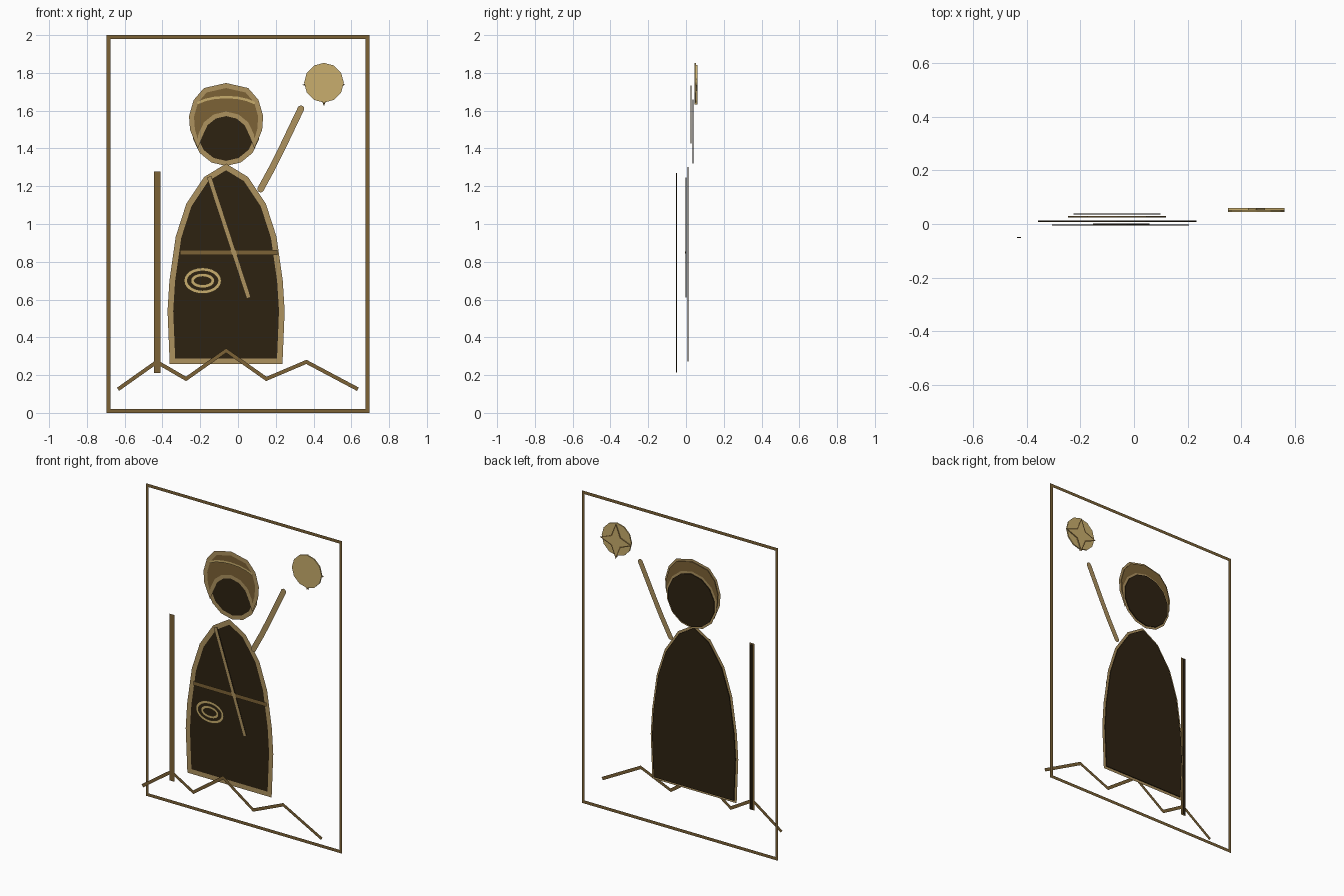
import bpy, bmesh
from math import sin, cos, pi
from mathutils import Vector

cube = bpy.data.objects.get("Cube")
if cube:
    bpy.data.objects.remove(cube, do_unlink=True)


def material(name, rgb):
    linear = [((c / 255 + 0.055) / 1.055) ** 2.4 for c in rgb]
    m = bpy.data.materials.new(name)
    m.use_nodes = True
    m.diffuse_color = (*linear, 1)
    m.node_tree.nodes["Principled BSDF"].inputs["Base Color"].default_value = (*linear, 1)
    return m


DARK = material("dark umber", (45, 34, 17))
BROWN = material("bronze brown", (124, 98, 54))
TAN = material("warm tan", (174, 146, 95))
PALE = material("pale gold", (200, 173, 109))
CX = -0.063  # centre line of the figure


def finish(name, bm, mat):
    mesh = bpy.data.meshes.new(name)
    bm.to_mesh(mesh)
    bm.free()
    mesh.materials.append(mat)
    ob = bpy.data.objects.new(name, mesh)
    bpy.context.collection.objects.link(ob)
    return ob


def plate(name, pts, y, mat, thick=0.005):
    """Flat polygon in the xz plane, given a little thickness around y."""
    bm = bmesh.new()
    face = bm.faces.new([bm.verts.new((x, y - thick / 2, z)) for x, z in pts])
    ext = bmesh.ops.extrude_face_region(bm, geom=[face])
    moved = [v for v in ext["geom"] if isinstance(v, bmesh.types.BMVert)]
    bmesh.ops.translate(bm, verts=moved, vec=(0, thick, 0))
    bmesh.ops.recalc_face_normals(bm, faces=bm.faces)
    return finish(name, bm, mat)


def ribbon(name, pts, y, width, mat, closed=False):
    """Flat mitred strip that follows a path in the xz plane."""
    p = [Vector(q) for q in pts]
    n = len(p)
    bm = bmesh.new()
    rows = []
    for i in range(n):
        before = p[i] - p[i - 1] if closed or i > 0 else p[1] - p[0]
        after = p[(i + 1) % n] - p[i] if closed or i < n - 1 else before
        n1 = Vector((-before.y, before.x)).normalized()
        n2 = Vector((-after.y, after.x)).normalized()
        side = (n1 + n2).normalized()
        side *= width / 2 / max(side.dot(n1), 0.5)
        rows.append([bm.verts.new((q.x, y, q.y)) for q in (p[i] + side, p[i] - side)])
    for i in range(n if closed else n - 1):
        a, b = rows[i], rows[(i + 1) % n]
        face = bm.faces.new((a[0], a[1], b[1], b[0]))
        face.normal_update()
        if face.normal.y > 0:
            face.normal_flip()
    return finish(name, bm, mat)


def ellipse(cx, cz, rx, rz, n):
    return [(cx + rx * sin(2 * pi * i / n), cz + rz * cos(2 * pi * i / n)) for i in range(n)]


def mirrored(half):
    """Half profile starting on the centre line, mirrored to a full path."""
    return [(CX - x, z) for x, z in reversed(half[1:])] + [(CX + x, z) for x, z in half]


# border and ground line
ribbon("border_frame", [(-.685, .01), (.685, .01), (.685, 1.99), (-.685, 1.99)],
       0.06, 0.02, BROWN, True)
ribbon("mountain_line", [(-.635, .125), (-.43, .27), (-.275, .18), (-.063, .33),
                         (.15, .18), (.362, .27), (.635, .125)], -0.06, 0.02, BROWN)

# robe with its border
robe = mirrored([(0, 1.302), (.105, 1.238), (.197, 1.10), (.252, .93),
                 (.285, .70), (.295, .54), (.284, .273)])
plate("robe", robe, 0.01, DARK)
ribbon("robe_border", robe, 0.004, 0.03, TAN, True)

# belt, strap and emblem
plate("belt_core", [(-.305, .845), (.205, .845), (.205, .855), (-.305, .855)], -0.004, DARK, 0.003)
ribbon("belt", [(-.308, .85), (.208, .85)], -0.01, 0.026, BROWN)
plate("strap_core", [(-.153, 1.245), (-.147, 1.245), (.058, .612), (.052, .612)], 0.0, DARK, 0.003)
ribbon("strap", [(-.153, 1.25), (.057, .608)], -0.012, 0.024, TAN)
for name, rx, rz in (("emblem_outer_ring", .09, .06), ("emblem_inner_ring", .054, .03)):
    ribbon(name, ellipse(-.187, .70, rx, rz, 24), -0.018, 0.018, PALE, True)

# staff
plate("staff_core", [(-.435, .215), (-.42, .215), (-.42, 1.27), (-.435, 1.27)], -0.05, DARK)
ribbon("staff", [(-.4275, .21), (-.4275, 1.277)], -0.058, 0.034, BROWN)

# raised arm with rounded ends
ribbon("raised_arm", [(.12, 1.185), (.18, 1.295), (.235, 1.405), (.285, 1.51), (.333, 1.61)],
       -0.015, 0.035, TAN)
for name, x, z in (("arm_shoulder_end", .12, 1.185), ("hand_end", .333, 1.61)):
    ribbon(name, ellipse(x, z, .0088, .0088, 10), -0.0155, 0.0175, TAN, True)

# head
head = ellipse(CX, 1.49, .166, .169, 14)
plate("head", head, 0.037, DARK)
ribbon("head_outline", head, 0.031, 0.026, TAN, True)

# hood: outer arc and face opening
outer = mirrored([(0, 1.733), (.11, 1.708), (.16, 1.65), (.183, 1.57),
                  (.178, 1.50), (.15, 1.425)])
opening = mirrored([(0, 1.582), (.06, 1.568), (.107, 1.53), (.135, 1.47)])
hood = outer + opening[::-1]
plate("hood", hood, 0.027, BROWN)
ribbon("hood_outline", hood, 0.021, 0.026, TAN, True)
ribbon("hood_highlight", mirrored([(0, 1.672), (.06, 1.668), (.11, 1.657), (.152, 1.64)]),
       0.018, 0.013, PALE)

# disc with a four-pointed star on its back
plate("sun_disc", ellipse(.455, 1.748, .105, .105, 12), 0.049, PALE, 0.008)
star = [(.455 + r * sin(i * pi / 4), 1.737 + r * cos(i * pi / 4))
        for i, r in enumerate([.105, .042] * 4)]
plate("sun_star", star, 0.053, PALE, 0.014)
ribbon("sun_star_outline", star, 0.0602, 0.008, BROWN, True)
